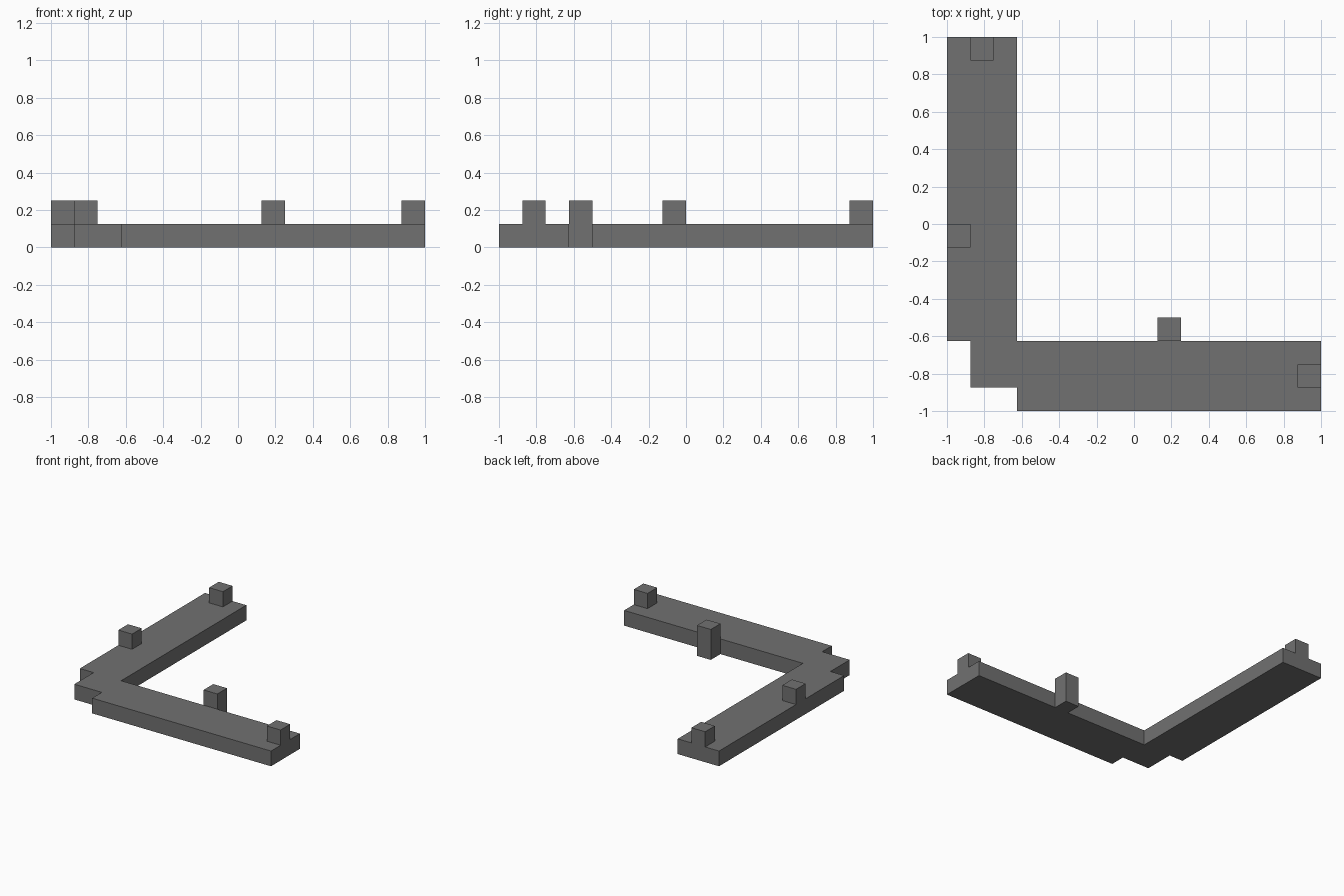
import bpy
import bmesh

cube = bpy.data.objects.get("Cube")
if cube:
    bpy.data.objects.remove(cube, do_unlink=True)

U = 0.125  # grid module: every edge lies on a multiple of it

stone = bpy.data.materials.new("dark_grey_stone")
stone.use_nodes = True
stone.diffuse_color = (0.165, 0.165, 0.165, 1)
stone.node_tree.nodes["Principled BSDF"].inputs["Base Color"].default_value = stone.diffuse_color


def prism(name, outline, bottom, top):
    """Extrude a counter-clockwise floor outline, given in modules."""
    bm = bmesh.new()
    face = bm.faces.new([bm.verts.new((x * U, y * U, bottom * U)) for x, y in outline])
    result = bmesh.ops.extrude_face_region(bm, geom=[face], use_keep_orig=True)
    verts = [v for v in result["geom"] if isinstance(v, bmesh.types.BMVert)]
    bmesh.ops.translate(bm, verts=verts, vec=(0, 0, (top - bottom) * U))
    bmesh.ops.recalc_face_normals(bm, faces=bm.faces)
    mesh = bpy.data.meshes.new(name)
    bm.to_mesh(mesh)
    bm.free()
    mesh.materials.append(stone)
    obj = bpy.data.objects.new(name, mesh)
    bpy.context.collection.objects.link(obj)
    return obj


def post(name, x, y, bottom):
    """One-module square post with its low corner at x, y."""
    prism(name, [(x, y), (x + 1, y), (x + 1, y + 1), (x, y + 1)], bottom, 2)


# L-shaped walkway with a stepped outer corner
prism("corner_walkway", [(-8, 8), (-8, -5), (-7, -5), (-7, -7), (-5, -7),
                         (-5, -8), (8, -8), (8, -5), (-5, -5), (-5, 8)], 0, 1)

# Posts on the walkway
post("back_end_post", -7, 7, 1)
post("outer_side_post", -8, -1, 1)
post("left_end_post", 7, -7, 1)

# Tall post standing beside the inner edge
post("inner_side_post", 1, -5, 0)
